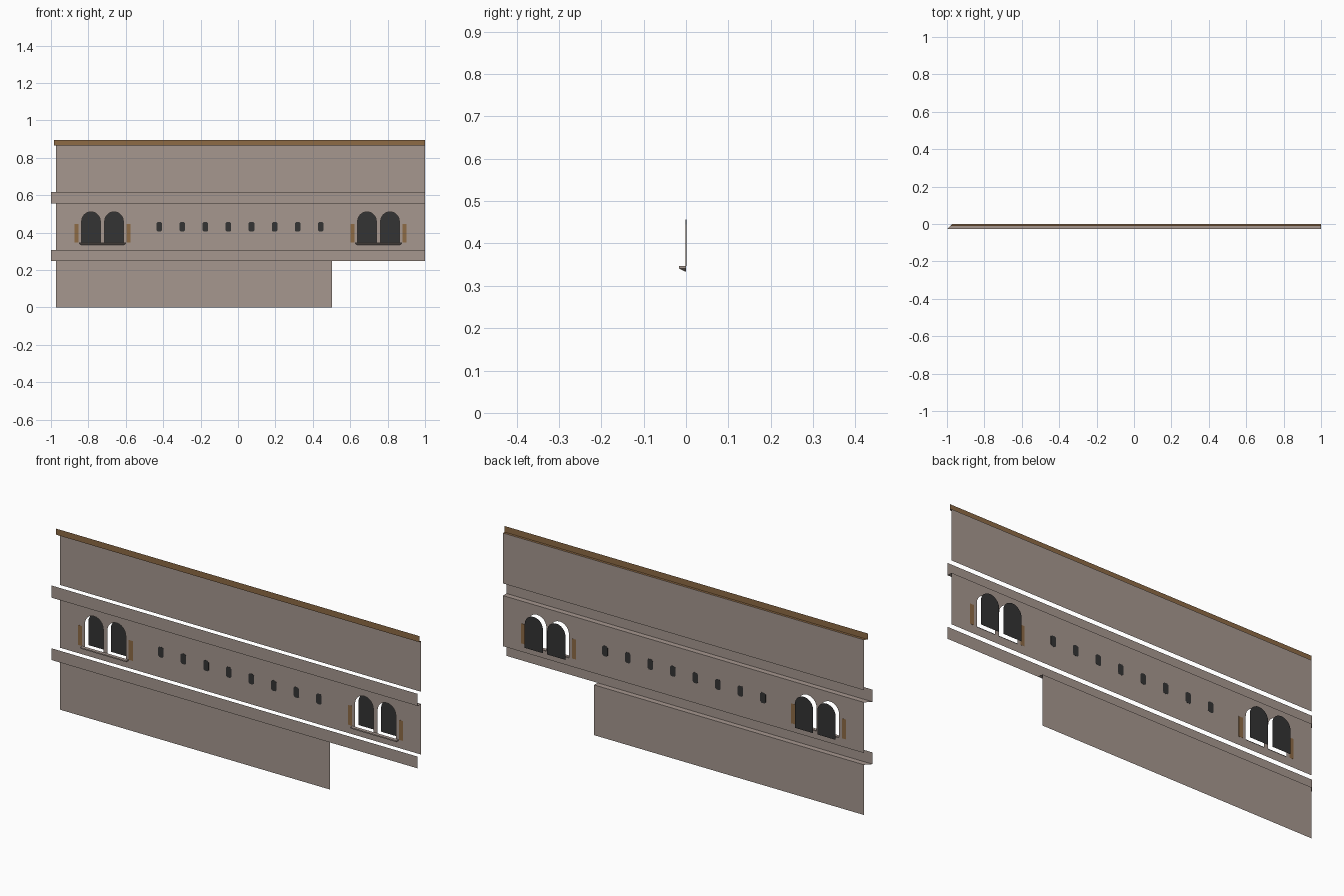
import bpy, bmesh, math
from mathutils import Vector
from mathutils.geometry import tessellate_polygon

if "Cube" in bpy.data.objects:
    bpy.data.objects.remove(bpy.data.objects["Cube"])


def material(name, rgb):
    m = bpy.data.materials.new(name)
    m.diffuse_color = (*rgb, 1)
    m.use_nodes = True
    m.node_tree.nodes["Principled BSDF"].inputs["Base Color"].default_value = m.diffuse_color
    return m


PLASTER = material("plaster", (0.38, 0.31, 0.275))
TIMBER = material("timber", (0.27, 0.145, 0.06))
GLASS = material("dark_glass", (0.034, 0.034, 0.034))


def make(name, verts, faces, mat):
    me = bpy.data.meshes.new(name)
    me.from_pydata(verts, [], faces)
    me.materials.append(mat)
    ob = bpy.data.objects.new(name, me)
    bpy.context.collection.objects.link(ob)
    return ob


def rect(x0, x1, z0, z1):
    return [(x0, z0), (x1, z0), (x1, z1), (x0, z1)]


def arch(cx, z0, spring, r, n=12):
    return [(cx - r, z0), (cx + r, z0)] + [
        (cx + r * math.cos(math.pi * i / n), spring + r * math.sin(math.pi * i / n))
        for i in range(n + 1)]


def sheet(name, outline, y, mat, holes=()):
    """Flat vertical sheet facing -y, with optional holes."""
    loops = [outline, *holes]
    tris = tessellate_polygon([[Vector((x, z, 0)) for x, z in l] for l in loops])
    pts = [p for l in loops for p in l]
    faces = []
    for a, b, c in tris:
        ab = (pts[b][0] - pts[a][0], pts[b][1] - pts[a][1])
        ac = (pts[c][0] - pts[a][0], pts[c][1] - pts[a][1])
        faces.append((a, b, c) if ab[0] * ac[1] - ab[1] * ac[0] > 0 else (a, c, b))
    return make(name, [(x, y, z) for x, z in pts], faces, mat)


def plate(name, outline, half, mat):
    """Thin plate set through the wall."""
    n = len(outline)
    v = [(x, -half, z) for x, z in outline] + [(x, half, z) for x, z in outline]
    f = [tuple(range(n)), tuple(range(2 * n - 1, n - 1, -1))]
    f += [(i, n + i, n + (i + 1) % n, (i + 1) % n) for i in range(n)]
    return make(name, v, f, mat)


LEFT, RIGHT, DEPTH = -0.973, 1.0, 0.027


def course(name, z0, z1, d, mat, under_end=RIGHT):
    """Projecting band: front face and underside, mitred at the left corner."""
    l = LEFT - d
    v = [(l, -d, z0), (RIGHT, -d, z0), (RIGHT, -d, z1), (l, -d, z1),
         (l, -d, z0), (LEFT, 0, z0), (under_end, 0, z0), (under_end, -d, z0)]
    make(name, v, [(0, 1, 2, 3), (4, 5, 6, 7)], mat)


# Walls, the middle one pierced by two pairs of arched windows
PAIRS = (-0.7245, 0.751)
arches = [arch(c + s * 0.0615, 0.345, 0.461, 0.05) for c in PAIRS for s in (-1, 1)]
sheet("lower_wall", rect(LEFT, 0.502, 0, 0.248), 0, PLASTER)
sheet("middle_wall", rect(LEFT, RIGHT, 0.306, 0.556), 0, PLASTER, arches)
sheet("upper_wall", rect(LEFT, RIGHT, 0.616, 0.865), 0, PLASTER)

# Projecting courses and eaves board
course("lower_band", 0.248, 0.306, DEPTH, PLASTER, 0.502)
course("upper_band", 0.556, 0.616, DEPTH, PLASTER)
course("eaves_board", 0.865, 0.895, 0.012, TIMBER)

# Recessed arched window panes
for i, a in enumerate(arches):
    sheet(f"arched_pane_{i + 1}", a, DEPTH, GLASS)

# Sills with chamfered undersides, and timber strips beside each pair
for i, c in enumerate(PAIRS):
    w, b, d = 0.125, 0.112, 0.017
    v = []
    for hw, y, z in ((w, -d, 0.347), (w, 0, 0.347), (w, -d, 0.341), (w, 0, 0.341), (b, 0, 0.333)):
        v += [(c - hw, y, z), (c + hw, y, z)]
    make(f"sill_{i + 1}", v, [(0, 1, 3, 2), (4, 5, 1, 0), (8, 9, 5, 4),
                              (0, 2, 6, 4), (1, 5, 7, 3), (4, 6, 8), (5, 9, 7)], PLASTER)
    for s in (-1, 1):
        x0, x1 = sorted((c + s * 0.128, c + s * 0.15))
        plate(f"side_strip_{i + 1}_{'left' if s < 0 else 'right'}",
              rect(x0, x1, 0.347, 0.445), 0.0006, TIMBER)

# Row of eight small slit windows with clipped corners
for i in range(8):
    c, w, k = -0.421 + i * 0.1233, 0.015, 0.007
    z0, z1 = 0.405, 0.457
    plate(f"slit_window_{i + 1}",
          [(c - w + k, z0), (c + w - k, z0), (c + w, z0 + k), (c + w, z1 - k),
           (c + w - k, z1), (c - w + k, z1), (c - w, z1 - k), (c - w, z0 + k)], 0.0006, GLASS)
